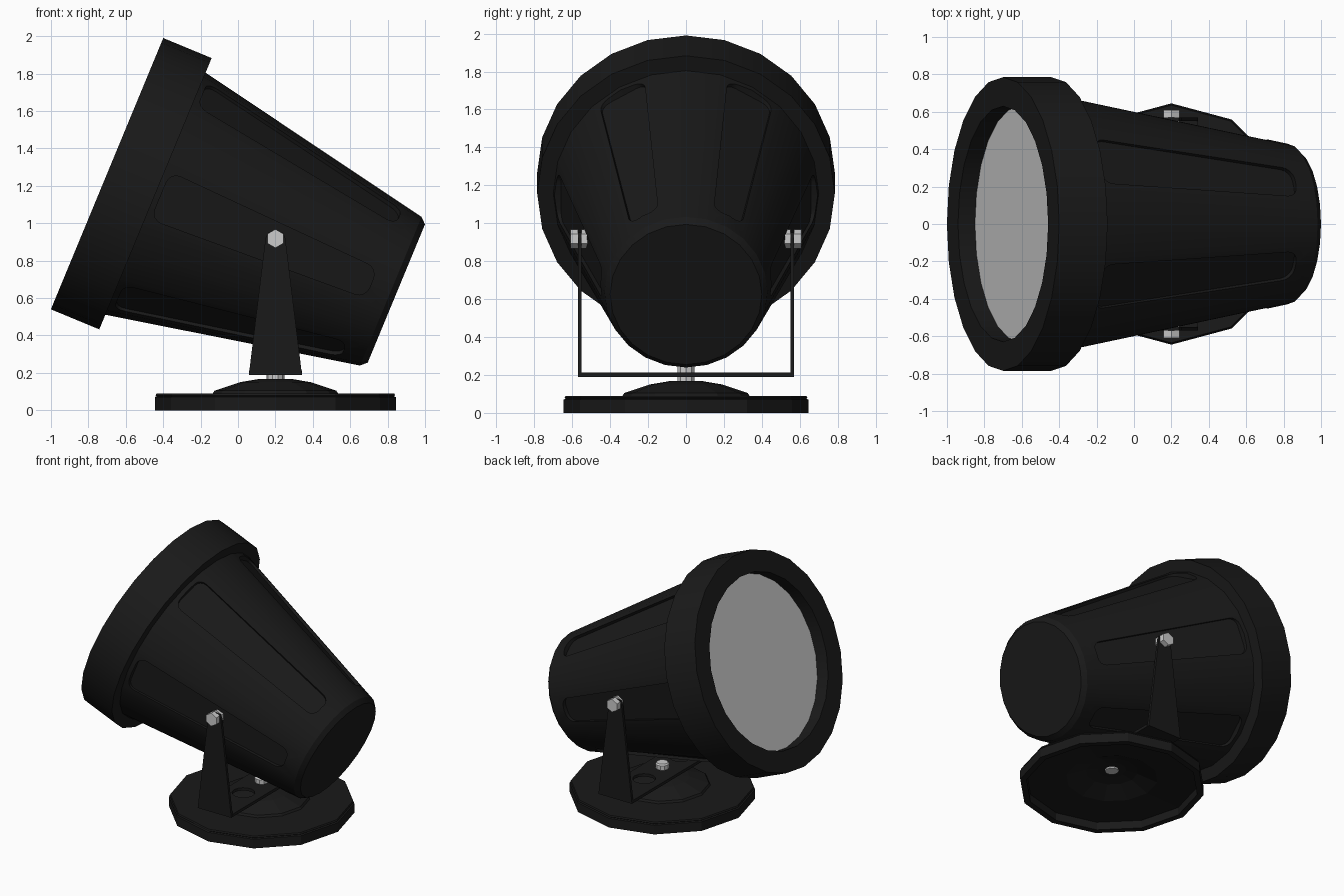
import bpy, bmesh
from math import sin, cos, pi, radians
from mathutils import Matrix, Vector

if "Cube" in bpy.data.objects:
    bpy.data.objects.remove(bpy.data.objects["Cube"])

black = bpy.data.materials.new("black_metal")
black.diffuse_color = (0.01, 0.01, 0.01, 1)
black.use_nodes = True
black.node_tree.nodes["Principled BSDF"].inputs["Base Color"].default_value = black.diffuse_color

# Head frame: local Z runs backwards along the tilted lamp axis, local X points up
TILT = radians(22.5)
c, s = cos(TILT), sin(TILT)
HEAD = Matrix(((s, 0, c, -0.70), (0, -1, 0, 0), (c, 0, -s, 1.265), (0, 0, 0, 1)))
PIVOT_X = 0.2


def finish(name, bm, mat=None, matrix=None):
    bmesh.ops.recalc_face_normals(bm, faces=bm.faces)
    me = bpy.data.meshes.new(name)
    bm.to_mesh(me)
    bm.free()
    ob = bpy.data.objects.new(name, me)
    bpy.context.collection.objects.link(ob)
    if mat:
        me.materials.append(mat)
    if matrix:
        ob.matrix_world = matrix
    return ob


def lathe(name, profile, sides, mat=None, matrix=None, closed=False):
    """Revolve (radius, height) points around local Z."""
    bm = bmesh.new()
    rings = []
    for r, z in profile:
        if r == 0:
            rings.append([bm.verts.new((0, 0, z))] * sides)
        else:
            rings.append([bm.verts.new((r * cos(2 * pi * i / sides), r * sin(2 * pi * i / sides), z))
                          for i in range(sides)])
    pairs = list(zip(rings, rings[1:]))
    if closed:
        pairs.append((rings[-1], rings[0]))
    for a, b in pairs:
        for i in range(sides):
            j = (i + 1) % sides
            bm.faces.new(list(dict.fromkeys((a[i], a[j], b[j], b[i]))))
    return finish(name, bm, mat, matrix)


def prism(name, outline, axis_vec, mat=None):
    """Extrude a flat outline along a vector."""
    bm = bmesh.new()
    f = bm.faces.new([bm.verts.new(p) for p in outline])
    ext = bmesh.ops.extrude_face_region(bm, geom=[f])
    bmesh.ops.translate(bm, vec=axis_vec, verts=[v for v in ext["geom"] if isinstance(v, bmesh.types.BMVert)])
    if f.is_valid and all(len(e.link_faces) < 2 for e in f.edges):
        bm.faces.new(f.verts)
    return finish(name, bm, mat)


def activate(ob):
    bpy.ops.object.select_all(action='DESELECT')
    ob.select_set(True)
    bpy.context.view_layer.objects.active = ob


def cut(ob, cutter):
    cutter.hide_render = True
    m = ob.modifiers.new("cut", 'BOOLEAN')
    m.operation, m.solver, m.object = 'DIFFERENCE', 'EXACT', cutter
    bpy.context.view_layer.update()
    activate(ob)
    bpy.ops.object.modifier_apply(modifier=m.name)
    bpy.data.objects.remove(cutter)


# Lamp housing: tapered can with a chamfered rear edge
housing = lathe("lamp_housing", [(0, 0.2), (0.716, 0.2), (0.43, 1.642), (0.40, 1.674), (0, 1.674)],
                24, black, HEAD)

# Six rounded recesses around the housing
bm = bmesh.new()
for k in range(6):
    part = bmesh.new()
    corners = [(0.31, -0.137), (0.31, 0.137), (1.53, 0.085), (1.53, -0.085)]
    part.faces.new([part.verts.new((0.70 - 0.1985 * (t - 0.28) - 0.035, w, t)) for t, w in corners])
    bmesh.ops.bevel(part, geom=part.verts[:], offset=0.06, segments=4, profile=0.5, affect='VERTICES')
    low = part.faces[:]
    top = bmesh.ops.extrude_face_region(part, geom=low, use_keep_orig=True)
    bmesh.ops.translate(part, vec=(0.2, 0, 0), verts=[v for v in top["geom"] if isinstance(v, bmesh.types.BMVert)])
    bmesh.ops.rotate(part, verts=part.verts, matrix=Matrix.Rotation(radians(30 + 60 * k), 3, 'Z'))
    tmp = bpy.data.meshes.new("tmp")
    part.to_mesh(tmp)
    part.free()
    bm.from_mesh(tmp)
    bpy.data.meshes.remove(tmp)
cut(housing, finish("recess_cutter", bm, None, HEAD))

# Front bezel ring and lens
bezel = lathe("front_bezel", [(0.63, 0), (0.785, 0), (0.785, 0.28), (0.63, 0.28)], 24, black, HEAD, closed=True)
lathe("lens", [(0, 0.098), (0.635, 0.098), (0.635, 0.13), (0, 0.13)], 24, None, HEAD)
for ob in (housing, bezel):
    activate(ob)
    bpy.ops.object.shade_smooth_by_angle(angle=radians(30))

# Twelve-sided base with raised centre, hollow underneath
base = lathe("base", [(0, 0.14), (0.10, 0.14), (0.18, 0.125), (0.32, 0.07), (0.60, 0.06), (0.60, 0), (0.645, 0),
                      (0.645, 0.07), (0.635, 0.075), (0.64, 0.08), (0.635, 0.09), (0.335, 0.09), (0.325, 0.105),
                      (0.19, 0.15), (0.09, 0.167), (0, 0.167)], 12, black, Matrix.Translation((PIVOT_X, 0, 0)))

# Bracket: floor strip with two round holes, and a tapered arm each side
plate = prism("bracket_floor", [(PIVOT_X + x, y, 0.19) for x, y in
              ((-0.142, -0.55), (0.142, -0.55), (0.142, 0.55), (-0.142, 0.55))], (0, 0, 0.022), black)
for y in (-0.22, 0.22):
    cut(plate, lathe("hole_cutter", [(0, 0.1), (0.08, 0.1), (0.08, 0.3), (0, 0.3)], 14, None,
                     Matrix.Translation((PIVOT_X, y, 0))))
arm = [(-0.142, 0.19), (0.142, 0.19), (0.053, 0.92), (0.04, 0.95), (-0.04, 0.95), (-0.053, 0.92)]
for side, label in ((-1, "front"), (1, "back")):
    prism("bracket_arm_" + label, [(PIVOT_X + x, side * 0.55, z) for x, z in arm], (0, side * 0.02, 0), black)
    # Hexagonal pivot bolt: head, shank and inner nut
    turn = Matrix.Translation((PIVOT_X, 0, 0.918)) @ Matrix.Rotation(-side * pi / 2, 4, 'X') \
        @ Matrix.Rotation(pi / 2, 4, 'Z')
    lathe("pivot_bolt_" + label, [(0, 0.515), (0.05, 0.515), (0.05, 0.55), (0.025, 0.55), (0.025, 0.57),
                                  (0.05, 0.57), (0.05, 0.61), (0, 0.61)], 6, None, turn)

# Bolt joining bracket and base
lathe("base_bolt", [(0, 0.128), (0.048, 0.128), (0.048, 0.245), (0.04, 0.255), (0, 0.255)], 10, None,
      Matrix.Translation((PIVOT_X, 0, 0)))
